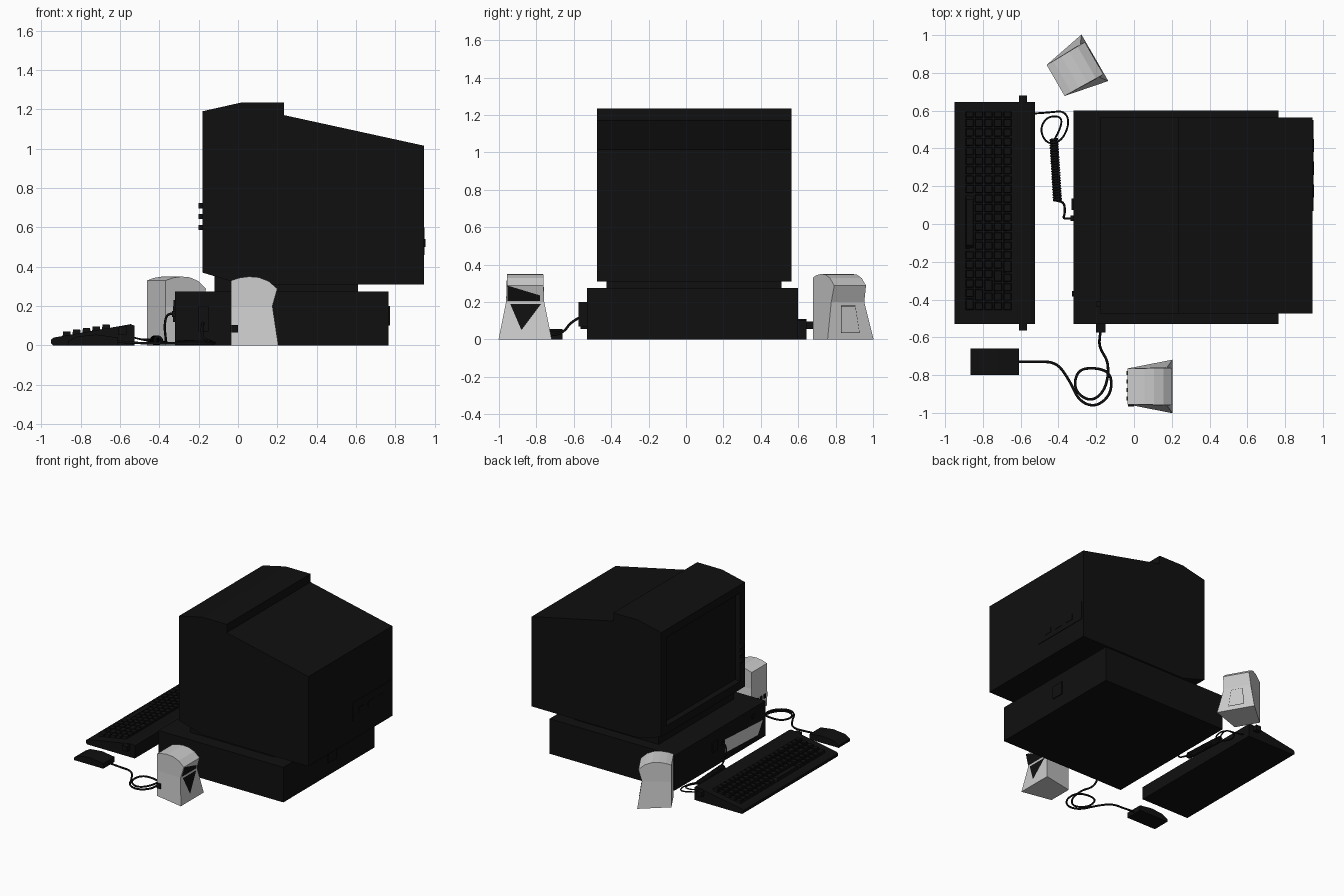
import bpy, bmesh, math
from mathutils import Matrix, Vector

if "Cube" in bpy.data.objects:
    bpy.data.objects.remove(bpy.data.objects["Cube"])


def material(name, value):
    mat = bpy.data.materials.new(name)
    mat.use_nodes = True
    colour = (value, value, value, 1)
    mat.diffuse_color = colour
    mat.node_tree.nodes["Principled BSDF"].inputs["Base Color"].default_value = colour
    return mat


BLACK = material("black plastic", 0.005)
GREY = material("light grey plastic", 0.6)


def finish(name, bm, mat, matrix=None):
    bmesh.ops.recalc_face_normals(bm, faces=bm.faces)
    mesh = bpy.data.meshes.new(name)
    bm.to_mesh(mesh)
    bm.free()
    mesh.materials.append(mat)
    obj = bpy.data.objects.new(name, mesh)
    bpy.context.collection.objects.link(obj)
    if matrix:
        obj.matrix_world = matrix
    return obj


def add_box(bm, x, y, z, taper=1.0):
    """Box from (low, high) ranges; taper shrinks the top."""
    verts = bmesh.ops.create_cube(bm, size=1)["verts"]
    for v in verts:
        s = taper if v.co.z > 0 else 1
        v.co = Vector(((x[0] + x[1]) / 2 + v.co.x * s * (x[1] - x[0]),
                       (y[0] + y[1]) / 2 + v.co.y * s * (y[1] - y[0]),
                       z[0] if v.co.z < 0 else z[1]))
    return verts


def box(name, x, y, z, mat=BLACK, taper=1.0, matrix=None):
    bm = bmesh.new()
    add_box(bm, x, y, z, taper)
    return finish(name, bm, mat, matrix)


def prism(profile, y0, y1):
    """Extrude an (x, z) profile along y."""
    bm = bmesh.new()
    face = bm.faces.new([bm.verts.new((x, y0, z)) for x, z in profile])
    out = bmesh.ops.extrude_face_region(bm, geom=[face])["geom"]
    bmesh.ops.translate(bm, vec=(0, y1 - y0, 0),
                        verts=[g for g in out if isinstance(g, bmesh.types.BMVert)])
    bmesh.ops.recalc_face_normals(bm, faces=bm.faces)
    return bm


def cable(name, points, radius, kind="NURBS"):
    curve = bpy.data.curves.new(name, "CURVE")
    curve.dimensions = "3D"
    curve.bevel_depth = radius
    curve.bevel_resolution = 1
    curve.resolution_u = 6
    spline = curve.splines.new(kind)
    spline.points.add(len(points) - 1)
    for p, co in zip(spline.points, points):
        p.co = (*co, 1)
    if kind == "NURBS":
        spline.order_u = 3
        spline.use_endpoint_u = True
    curve.materials.append(BLACK)
    obj = bpy.data.objects.new(name, curve)
    bpy.context.collection.objects.link(obj)


# Monitor housing with a recessed screen
bm = prism([(-0.18, 0.37), (-0.18, 1.19), (0.02, 1.235), (0.235, 1.235), (0.235, 1.17),
            (0.945, 1.015), (0.945, 0.31), (0.02, 0.31)], -0.475, 0.565)
front = min(bm.faces, key=lambda f: f.calc_center_median().x)
for thickness, depth in ((0.09, 0.0), (0.02, 0.03), (0.12, -0.012)):
    bmesh.ops.inset_region(bm, faces=[front], thickness=thickness)
    bmesh.ops.translate(bm, vec=(depth, 0, 0), verts=list(front.verts))
finish("monitor", bm, BLACK)
for i in range(3):
    z = 0.6 + i * 0.055
    box(f"monitor_knob_{i + 1}", (-0.2, -0.178), (-0.44, -0.41), (z - 0.013, z + 0.013))
box("rear_connector_plate", (0.943, 0.949), (0.07, 0.55), (0.46, 0.6))
for i in range(3):
    y = 0.14 + i * 0.12
    box(f"rear_socket_{i + 1}", (0.945, 0.952), (y, y + 0.07), (0.5, 0.54))

# Swivel neck and computer case
box("monitor_stand", (-0.12, 0.61), (-0.425, 0.51), (0.27, 0.35))
box("computer_case", (-0.32, 0.765), (-0.53, 0.6), (0, 0.275))
box("power_switch", (-0.33, -0.318), (0.075, 0.135), (0.12, 0.2))
box("case_button", (-0.327, -0.318), (-0.385, -0.355), (0.2, 0.23))
box("rear_socket", (0.76, 0.772), (0.02, 0.12), (0.1, 0.2))
box("mouse_plug", (-0.2, -0.15), (-0.575, -0.525), (0.07, 0.2))

# Pale drive panel on the case front
bm = bmesh.new()
bm.faces.new([bm.verts.new((-0.324, y, z)) for y, z in
              ((-0.02, 0.06), (-0.02, 0.165), (-0.49, 0.14), (-0.43, 0.045))])
finish("drive_panel", bm, GREY)

# Keyboard body, side tabs and keys
body = prism([(-0.95, 0.01), (-0.94, 0), (-0.525, 0), (-0.525, 0.1), (-0.545, 0.108),
              (-0.59, 0.1), (-0.935, 0.04), (-0.95, 0.03)], -0.53, 0.645)
finish("keyboard", body, BLACK)
for name, y in (("right", (-0.565, -0.528)), ("left", (0.643, 0.68))):
    box(f"keyboard_tab_{name}", (-0.61, -0.567), y, (0.055, 0.095))
bm = bmesh.new()
pitch = 0.05
for row in range(5):
    x = -0.895 + row * pitch
    base = 0.04 + (x + 0.935) * 0.174
    y = -0.46
    col = 0
    while y < 0.57:
        wide = 0.3 if row == 0 and col == 6 else pitch + (0.02 if col == row else 0)
        top = min(y + wide, 0.6)
        add_box(bm, (x + 0.003, x + pitch - 0.003), (y + 0.003, top - 0.003),
                (base - 0.005, base + 0.024), 0.82)
        y += wide
        col += 1
finish("keys", bm, BLACK)

# Keyboard lead with its coiled section
cable("keyboard_lead", [(-0.53, 0.585, 0.04), (-0.45, 0.59, 0.02), (-0.37, 0.6, 0.01),
                        (-0.34, 0.54, 0.01), (-0.38, 0.44, 0.02), (-0.46, 0.42, 0.03),
                        (-0.5, 0.5, 0.03), (-0.46, 0.57, 0.03), (-0.38, 0.57, 0.03),
                        (-0.39, 0.5, 0.03), (-0.42, 0.45, 0.025)], 0.005)
turns, steps = 24, 10
coil = []
for i in range(turns * steps + 1):
    t = i / (turns * steps)
    a = math.tau * i / steps
    coil.append((-0.425 + 0.02 * t + 0.018 * math.cos(a), 0.45 - 0.33 * t,
                 0.026 + 0.018 * math.sin(a)))
cable("coiled_lead", coil, 0.007, "POLY")
cable("keyboard_lead_end", [(-0.4, 0.12, 0.02), (-0.37, 0.12, 0.01), (-0.365, 0.06, 0.02),
                            (-0.375, 0.03, 0.1), (-0.36, 0.03, 0.17), (-0.31, 0.03, 0.16)], 0.006)
box("keyboard_plug", (-0.335, -0.315), (0.015, 0.045), (0.145, 0.175))

# Mouse and its looped lead
bm = prism([(-0.865, 0), (-0.865, 0.02), (-0.82, 0.045), (-0.72, 0.055), (-0.61, 0.04),
            (-0.61, 0)], -0.8, -0.66)
finish("mouse", bm, BLACK)
cable("mouse_lead", [(-0.615, -0.73, 0.02), (-0.52, -0.73, 0.012), (-0.41, -0.73, 0.01),
                     (-0.34, -0.83, 0.01), (-0.29, -0.94, 0.01), (-0.2, -0.97, 0.01),
                     (-0.12, -0.9, 0.01), (-0.12, -0.79, 0.015), (-0.2, -0.76, 0.02),
                     (-0.3, -0.77, 0.02), (-0.32, -0.88, 0.015), (-0.23, -0.945, 0.012),
                     (-0.15, -0.88, 0.015), (-0.13, -0.74, 0.02), (-0.18, -0.66, 0.03),
                     (-0.185, -0.61, 0.1), (-0.175, -0.56, 0.12)], 0.007)


# Speakers: arched top, pinched waist, flared foot; profile rows are x, z, half width
OUTLINE = [(-0.12, 0.2, 0.095), (-0.12, 0.33, 0.095), (-0.08, 0.343, 0.095),
           (-0.03, 0.35, 0.096), (0.02, 0.346, 0.097), (0.07, 0.327, 0.098),
           (0.115, 0.288, 0.098), (0.09, 0.2, 0.102), (0.12, 0, 0.142), (-0.12, 0, 0.095)]


def front_plate(name, points, mat, matrix, offset):
    """Thin plate lying on the sloped speaker front, from (y, z) points."""
    bm = bmesh.new()
    verts = []
    for y, z in points:
        x = 0.12 - 0.15 * z if z <= 0.2 else 0.09 + (z - 0.2) * 0.284
        verts.append(bm.verts.new((x + offset, y, z)))
    bm.faces.new(verts)
    return finish(name, bm, mat, matrix)


def speaker(side, location, angle):
    matrix = Matrix.Translation(location) @ Matrix.Rotation(math.radians(angle), 4, "Z")
    bm = bmesh.new()
    right, left = [[bm.verts.new((x, s * w, z)) for x, z, w in OUTLINE] for s in (-1, 1)]
    count = len(OUTLINE)
    for i in range(count):
        j = (i + 1) % count
        bm.faces.new((right[i], right[j], left[j], left[i]))
    for ring in (right, left):
        bm.faces.new(ring[:8])
        bm.faces.new((ring[7], ring[8], ring[9], ring[0]))
    finish(f"{side}_speaker", bm, GREY, matrix)
    return matrix


m = speaker("left", (-0.311, 0.82, 0), 30)
front_plate("left_speaker_border", [(-0.058, 0.035), (0.058, 0.035), (0.045, 0.18),
                                    (-0.045, 0.18)], BLACK, m, 0.001)
front_plate("left_speaker_panel", [(-0.055, 0.038), (0.055, 0.038), (0.042, 0.177),
                                   (-0.042, 0.177)], GREY, m, 0.003)
m = speaker("right", (0.085, -0.86, 0), 0)
front_plate("right_speaker_upper_grille", [(-0.095, 0.205), (0.08, 0.205), (0.08, 0.235),
                                           (-0.095, 0.288)], BLACK, m, 0.003)
front_plate("right_speaker_lower_grille", [(-0.08, 0.19), (0.085, 0.19), (-0.02, 0.05)],
            BLACK, m, 0.003)
for i in range(4):
    y = -0.075 + i * 0.045
    box(f"speaker_jack_{i + 1}", (-0.126, -0.118), (y, y + 0.022), (0.07, 0.1), matrix=m)
box("speaker_volume_knob", (-0.118, -0.085), (-0.105, -0.09), (0.065, 0.105), matrix=m)
